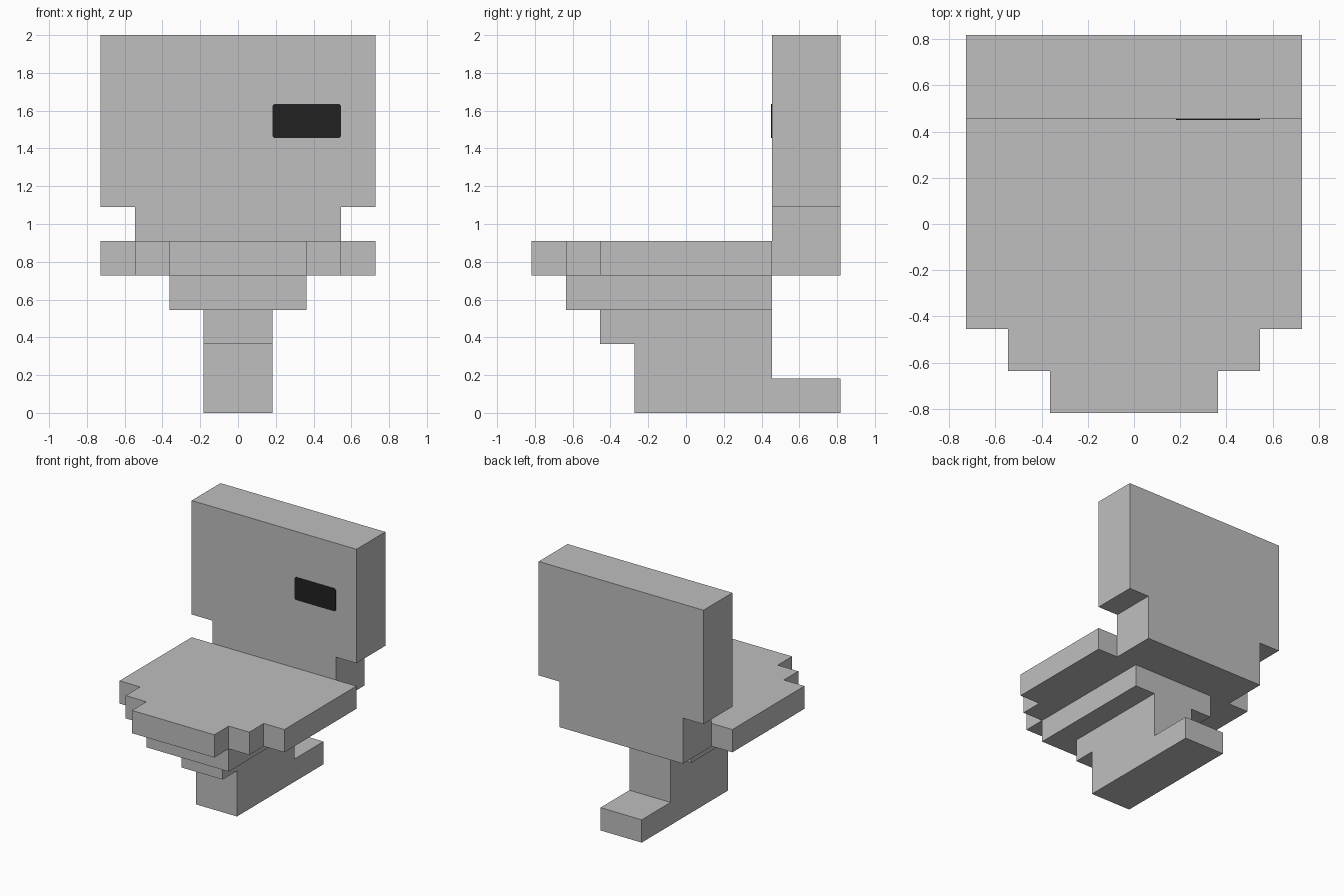
import bpy
import bmesh
from mathutils import Matrix, Vector

cube = bpy.data.objects.get("Cube")
if cube:
    bpy.data.objects.remove(cube, do_unlink=True)

U = 2 / 11  # block size: the model is 11 blocks tall


def make_material(name, value):
    mat = bpy.data.materials.new(name)
    mat.use_nodes = True
    colour = (value, value, value, 1)
    mat.diffuse_color = colour
    mat.node_tree.nodes["Principled BSDF"].inputs["Base Color"].default_value = colour
    return mat


grey = make_material("light grey", 0.52)
black = make_material("near black", 0.015)


def extrude_profile(name, points, axis, start, end, mat):
    """Extrude a 2D outline (in blocks) along x, y or z from start to end."""
    place = {
        "x": lambda a, b: Vector((start, a, b)),
        "y": lambda a, b: Vector((a, start, b)),
        "z": lambda a, b: Vector((a, b, start)),
    }[axis]
    bm = bmesh.new()
    face = bm.faces.new([bm.verts.new(place(a, b)) for a, b in points])
    grown = bmesh.ops.extrude_face_region(bm, geom=[face], use_keep_orig=True)
    step = Vector([end - start if axis == k else 0 for k in "xyz"])
    top = [v for v in grown["geom"] if isinstance(v, bmesh.types.BMVert)]
    bmesh.ops.translate(bm, verts=top, vec=step)
    bmesh.ops.transform(bm, matrix=Matrix.Scale(U, 4), verts=bm.verts)
    bmesh.ops.recalc_face_normals(bm, faces=bm.faces)
    mesh = bpy.data.meshes.new(name)
    bm.to_mesh(mesh)
    bm.free()
    mesh.materials.append(mat)
    obj = bpy.data.objects.new(name, mesh)
    bpy.context.collection.objects.link(obj)
    return obj


def mirrored(half):
    """Complete an outline that is symmetric about the first coordinate."""
    return half + [(-a, b) for a, b in reversed(half)]


# Foot and stem, drawn from the side
extrude_profile("pedestal", [(-1.5, 0), (4.5, 0), (4.5, 1), (2.5, 1), (2.5, 3),
                             (-2.5, 3), (-2.5, 2), (-1.5, 2)], "x", -1, 1, grey)

# Bowl under the seat
extrude_profile("bowl", mirrored([(2, -3.5), (2, 2.5)]), "z", 3, 4, grey)

# Seat with a stepped front, drawn from above
extrude_profile("seat", mirrored([(2, -4.5), (2, -3.5), (3, -3.5), (3, -2.5),
                                  (4, -2.5), (4, 2.5)]), "z", 4, 5, grey)

# Tank with a narrower lower part, drawn from the front
extrude_profile("tank", mirrored([(3, 4), (3, 6), (4, 6), (4, 11)]), "y", 2.5, 4.5, grey)

# Thin handle plate with clipped corners on the tank front
c = 0.06
extrude_profile("handle_plate", [(1 + c, 8), (3 - c, 8), (3, 8 + c), (3, 9 - c),
                                 (3 - c, 9), (1 + c, 9), (1, 9 - c), (1, 8 + c)],
                "y", 2.48, 2.5, black)
